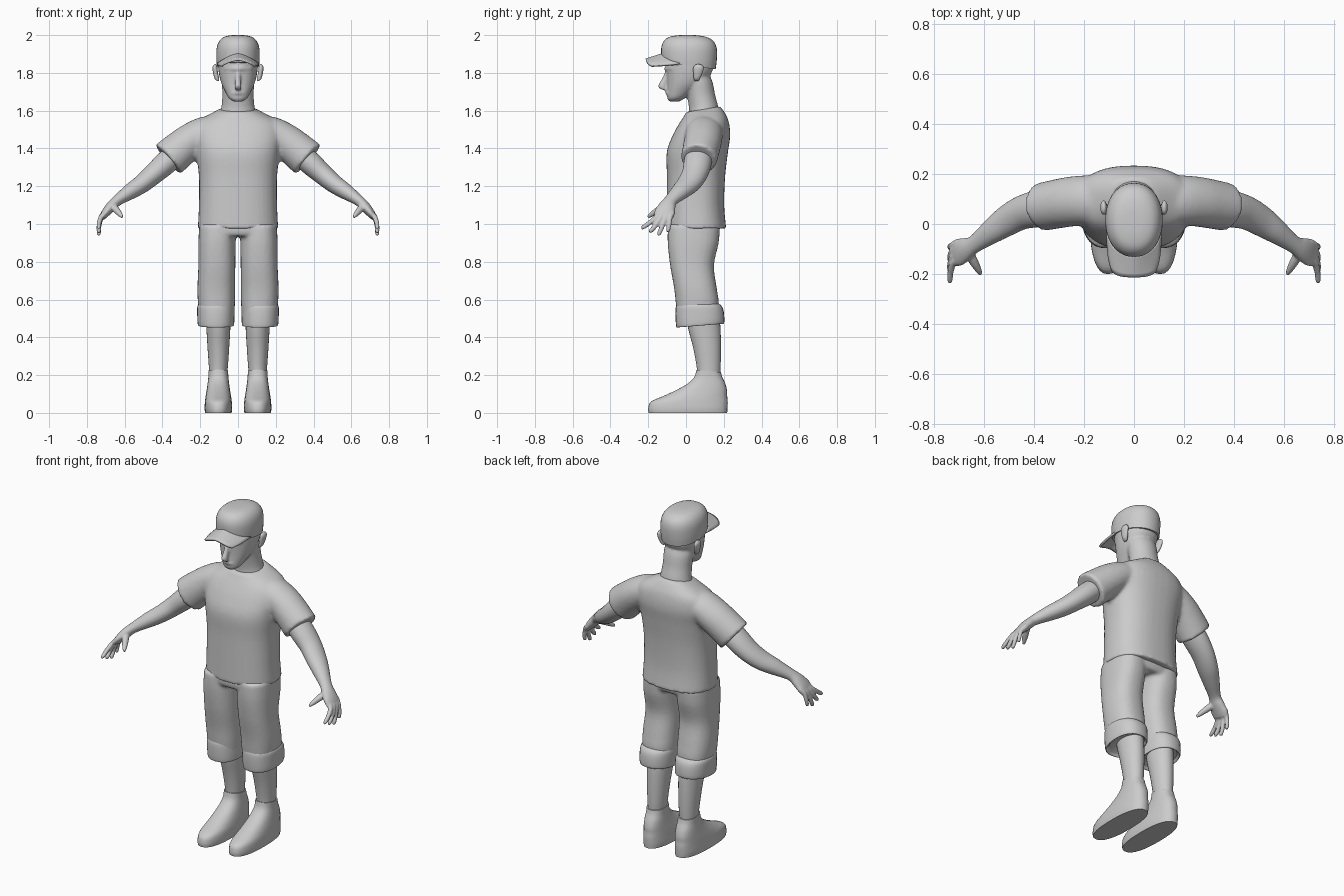
import bpy, bmesh, math
from mathutils import Vector


def spline(rows, steps):
    """Catmull-Rom interpolation of rows of numbers."""
    out = []
    for i in range(len(rows) - 1):
        p0, p1 = rows[max(i - 1, 0)], rows[i]
        p2, p3 = rows[i + 1], rows[min(i + 2, len(rows) - 1)]
        for s in range(steps):
            t = s / steps
            out.append([0.5 * (2 * b + (c - a) * t + (2 * a - 5 * b + 4 * c - d) * t * t
                               + (3 * b - a - 3 * c + d) * t ** 3)
                        for a, b, c, d in zip(p0, p1, p2, p3)])
    return out + [list(rows[-1])]


def loft(bm, rings, ref=None, n=2.0, seg=28, steps=4):
    """Closed loft; ring = x, y, z, radius a, radius b[, tilt]. Without ref rings lie flat."""
    rows = spline([tuple(r) + (0,) * (6 - len(r)) for r in rings], steps)
    loops = []
    for i, (x, y, z, a, b, tilt) in enumerate(rows):
        u, v = Vector((1, 0, 0)), Vector((0, 1, tilt))
        if ref:
            t = (Vector(rows[min(i + 1, len(rows) - 1)][:3]) - Vector(rows[max(i - 1, 0)][:3])).normalized()
            v = Vector(ref)
            v = (v - t * v.dot(t)).normalized()
            u = v.cross(t)
        loop = []
        for k in range(seg):
            c, s = math.cos(math.tau * k / seg), math.sin(math.tau * k / seg)
            pc = math.copysign(abs(c) ** (2 / n), c)
            ps = math.copysign(abs(s) ** (2 / n), s)
            loop.append(bm.verts.new(Vector((x, y, z)) + u * a * pc + v * b * ps))
        loops.append(loop)
    for p, q in zip(loops, loops[1:]):
        for k in range(seg):
            j = (k + 1) % seg
            bm.faces.new((p[k], p[j], q[j], q[k]))
    bm.faces.new(loops[0])
    bm.faces.new(loops[-1])


def make(name, bm, voxel=0, smooth=3, mirror=False, angle=50):
    """Turn a bmesh into an object, optionally fused by remesh and mirrored."""
    bmesh.ops.recalc_face_normals(bm, faces=bm.faces)
    me = bpy.data.meshes.new(name)
    bm.to_mesh(me)
    bm.free()
    ob = bpy.data.objects.new(name, me)
    bpy.context.collection.objects.link(ob)
    bpy.ops.object.select_all(action='DESELECT')
    ob.select_set(True)
    bpy.context.view_layer.objects.active = ob
    if voxel:
        m = ob.modifiers.new("Fuse", 'REMESH')
        m.mode, m.voxel_size, m.use_smooth_shade = 'VOXEL', voxel, True
        m = ob.modifiers.new("Soften", 'SMOOTH')
        m.factor, m.iterations = 0.5, smooth
    else:
        bpy.ops.object.shade_smooth_by_angle(angle=math.radians(angle))
    if mirror:
        ob.modifiers.new("Mirror", 'MIRROR')
    return ob


Y, X = (0, 1, 0), (1, 0, 0)

# Shirt: torso and two sleeves fused
bm = bmesh.new()
loft(bm, [(0, .055, .975, .213, .158), (0, .05, 1.10, .207, .152), (0, .053, 1.25, .207, .154),
          (0, .06, 1.38, .222, .162), (0, .082, 1.47, .235, .152), (0, .095, 1.54, .215, .13, .05),
          (0, .095, 1.585, .14, .105, .12), (0, .09, 1.608, .092, .09, .17)], n=2.4, seg=40)
for s in (1, -1):
    loft(bm, [(.08 * s, .095, 1.50, .07, .09), (.17 * s, .095, 1.485, .085, .10),
              (.25 * s, .09, 1.44, .093, .10), (.32 * s, .078, 1.385, .098, .098),
              (.37 * s, .068, 1.342, .102, .096)], ref=Y)
make("shirt", bm, .011, 4)

# Arms with hands
bm = bmesh.new()
loft(bm, [(.28, .075, 1.415, .06, .07), (.38, .062, 1.325, .062, .074), (.45, .045, 1.262, .055, .068),
          (.51, .012, 1.212, .049, .062), (.57, -.03, 1.172, .042, .05), (.638, -.08, 1.125, .029, .036),
          (.672, -.10, 1.092, .028, .046), (.70, -.113, 1.06, .023, .055), (.718, -.12, 1.035, .016, .05)], ref=Y)
for y0, y1, y2, z2, r in ((-.158, -.20, -.227, .972, .0125), (-.133, -.162, -.186, .953, .013),
                          (-.107, -.127, -.143, .938, .0125), (-.083, -.089, -.095, .956, .0115)):
    loft(bm, [(.705, y0 + .015, 1.06, r, r), (.725, y0, 1.035, r * 1.1, r * 1.1),
              (.736, y1, (1.03 + z2) / 2, r, r), (.737, y2, z2 + .01, r * .9, r * .9),
              (.736, y2 - .002, z2, r * .5, r * .5)], ref=X, seg=12)
loft(bm, [(.668, -.10, 1.10, .02, .02), (.645, -.145, 1.075, .019, .019), (.625, -.18, 1.052, .014, .014),
          (.613, -.202, 1.036, .008, .008)], ref=X, seg=12)
make("arm_and_hand", bm, .006, 3, mirror=True)

# Trousers: hips and two legs fused
bm = bmesh.new()
loft(bm, [(0, .04, .935, .19, .125), (0, .04, .96, .203, .137), (0, .045, 1.02, .2, .14)], n=2.5)
for s in (1, -1):
    loft(bm, [(.112 * s, .06, .50, .09, .105), (.114 * s, .06, .58, .098, .114), (.115 * s, .05, .66, .1, .113),
              (.112 * s, .032, .78, .098, .116), (.111 * s, .038, .90, .099, .135),
              (.108 * s, .042, .99, .098, .138)], n=2.4)
make("trousers", bm, .01, 3)

# Rolled cuffs
bm = bmesh.new()
loft(bm, [(.116, .075, .475, .08, .11, .08), (.116, .075, .462, .092, .122, .08), (.117, .075, .475, .097, .128, .08),
          (.117, .072, .53, .099, .128, .04), (.117, .068, .565, .098, .121, 0),
          (.116, .065, .58, .088, .105, 0)], n=2.3, steps=3)
make("trouser_cuff", bm, mirror=True)

# Lower legs
bm = bmesh.new()
loft(bm, [(.106, .12, .17, .045, .058), (.104, .12, .24, .05, .063), (.104, .112, .34, .057, .073),
          (.104, .098, .44, .063, .085), (.106, .09, .5, .065, .088)])
make("lower_leg", bm, mirror=True)

# Shoes
bm = bmesh.new()
loft(bm, [(.104, .01, 0, .07, .208), (.104, .01, .025, .073, .21), (.104, .018, .06, .071, .203),
          (.104, .05, .09, .067, .168), (.104, .082, .12, .062, .135), (.104, .108, .155, .057, .1),
          (.104, .118, .19, .053, .074), (.104, .12, .222, .052, .065, -.1)], n=2.4, seg=32)
make("shoe", bm, mirror=True)

# Head, neck, nose and chin fused
bm = bmesh.new()
loft(bm, [(0, -.062, 1.648, .022, .026), (0, -.053, 1.665, .048, .046), (0, -.03, 1.70, .068, .07),
          (0, .0, 1.75, .09, .1), (0, .018, 1.81, .103, .122), (0, .02, 1.87, .105, .126),
          (0, .02, 1.92, .09, .11)], n=2.2)
loft(bm, [(0, .095, 1.57, .1, .08), (0, .093, 1.62, .088, .078), (0, .08, 1.68, .083, .075),
          (0, .066, 1.75, .085, .075), (0, .05, 1.80, .08, .07)])
loft(bm, [(0, -.095, 1.81, .013, .014), (0, -.11, 1.77, .014, .018), (0, -.125, 1.735, .017, .022),
          (0, -.122, 1.718, .018, .02), (0, -.105, 1.708, .012, .012)], seg=12)
loft(bm, [(-.07, -.07, 1.825, .012, .012), (0, -.102, 1.822, .014, .014), (.07, -.07, 1.825, .012, .012)],
     ref=Y, seg=12)
loft(bm, [(-.032, -.085, 1.692, .006, .01), (0, -.1, 1.693, .008, .012), (.032, -.085, 1.692, .006, .01)],
     ref=Y, seg=12)
make("head", bm, .007, 4)

# Ears
bm = bmesh.new()
loft(bm, [(.106, .055, 1.758, .006, .01), (.112, .058, 1.77, .012, .017), (.119, .063, 1.80, .013, .025),
          (.122, .066, 1.828, .013, .028), (.121, .066, 1.842, .008, .018), (.12, .066, 1.846, .003, .006)], seg=14)
make("ear", bm, mirror=True)

# Cap crown
bm = bmesh.new()
loft(bm, [(0, .015, 1.838, .112, .142, -.13), (0, .016, 1.88, .115, .147, -.08), (0, .016, 1.93, .113, .147, -.02),
          (0, .014, 1.965, .101, .134), (0, .01, 1.988, .078, .104), (0, .008, 1.998, .045, .06),
          (0, .008, 2.0, .012, .015)], n=2.15, seg=36)
make("cap_crown", bm)

# Cap brim: curved sheet given thickness
bm = bmesh.new()
grid = []
for i in range(17):
    u = -1 + i / 8
    inner = .02 - .14 * math.sqrt(1 - (.93 * u) ** 2)
    outer = -.212 + .03 * abs(u) ** 3
    row = []
    for j in range(7):
        v = j / 6
        z = (1.9 - .03 * v) - (.052 - .016 * v) * abs(u) ** 1.5
        row.append(bm.verts.new((.106 * u * (1 - .18 * v ** 3 * abs(u) ** 4), inner + (outer - inner) * v, z)))
    grid.append(row)
for p, q in zip(grid, grid[1:]):
    for j in range(6):
        bm.faces.new((p[j], q[j], q[j + 1], p[j + 1]))
brim = make("cap_brim", bm)
m = brim.modifiers.new("Thickness", 'SOLIDIFY')
m.thickness, m.offset = .012, 0
